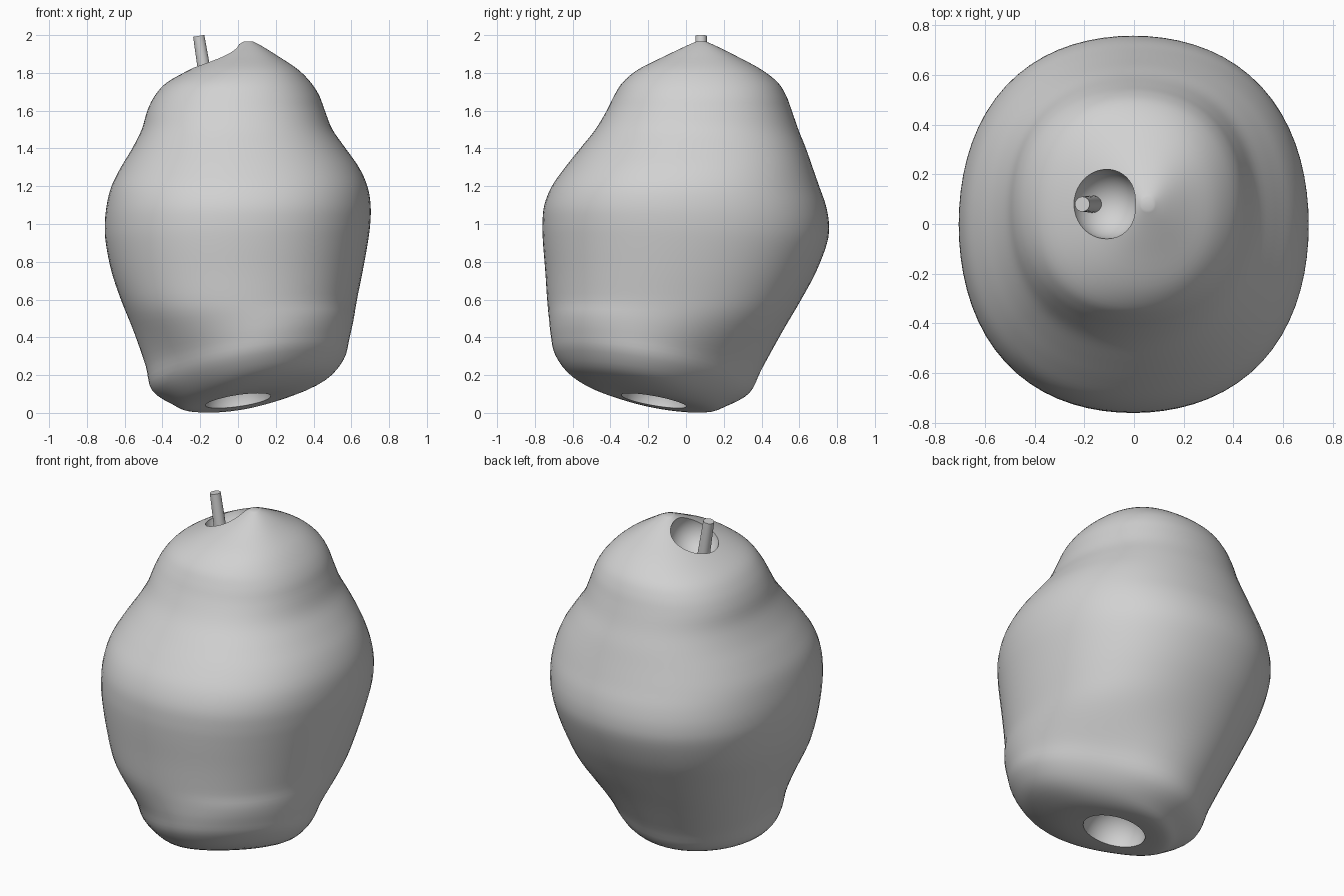
import bpy, bmesh, math
from mathutils import Vector

cube = bpy.data.objects.get("Cube")
if cube:
    bpy.data.objects.remove(cube, do_unlink=True)

SEGMENTS = 72
STEPS = 4


def material(name, rgb):
    mat = bpy.data.materials.new(name)
    mat.use_nodes = True
    mat.diffuse_color = (*rgb, 1)
    mat.node_tree.nodes["Principled BSDF"].inputs["Base Color"].default_value = (*rgb, 1)
    return mat


grey = material("plain grey", (0.64, 0.64, 0.64))


def finish(bm, name):
    bmesh.ops.recalc_face_normals(bm, faces=bm.faces)
    mesh = bpy.data.meshes.new(name)
    bm.to_mesh(mesh)
    bm.free()
    mesh.materials.append(grey)
    obj = bpy.data.objects.new(name, mesh)
    bpy.context.collection.objects.link(obj)
    return obj


def activate(obj):
    bpy.ops.object.select_all(action="DESELECT")
    obj.select_set(True)
    bpy.context.view_layer.objects.active = obj


def smooth(obj):
    activate(obj)
    bpy.ops.object.shade_smooth_by_angle(angle=math.radians(35))


def spline(a, b, c, d, t):
    return 0.5 * (2*b + (c - a)*t + (2*a - 5*b + 4*c - d)*t*t + (3*b - a - 3*c + d)*t**3)


def fade(z, low, high):
    t = min(max((z - low) / (high - low), 0), 1)
    return t * t * (3 - 2 * t)


# Fruit sections: height, tilt, left edge, right edge, front edge, back edge
sections = [
    (.066, 1, -.12, .12, -.29, -.05),
    (.07, 1, -.27, .31, -.47, .12),
    (.125, 1, -.355, .475, -.61, .22),
    (.21, 1, -.455, .56, -.69, .335),
    (.32, .8, -.487, .587, -.713, .40),
    (.45, .4, -.545, .61, -.725, .495),
    (.6, 0, -.62, .63, -.735, .61),
    (.75, 0, -.67, .66, -.745, .69),
    (.9, 0, -.70, .687, -.757, .747),
    (1.0, 0, -.705, .70, -.76, .757),
    (1.1, 0, -.695, .702, -.75, .74),
    (1.2, 0, -.67, .685, -.71, .705),
    (1.3, 0, -.62, .64, -.64, .67),
    (1.4, 0, -.56, .57, -.56, .635),
    (1.5, 0, -.51, .50, -.48, .595),
    (1.6, 0, -.48, .46, -.42, .56),
    (1.68, 0, -.44, .43, -.38, .53),
    (1.75, 0, -.375, .385, -.335, .485),
    (1.82, 0, -.25, .315, -.25, .395),
    (1.89, 0, -.11, .21, -.11, .265),
    (1.94, 0, -.015, .13, -.005, .165),
    (1.966, 0, .03, .08, .055, .105),
]

# Body: rings lofted through the sections, leaning and skewed at the base
rows = [Vector(s) for s in sections]
padded = [rows[0]] + rows + [rows[-1]]
levels = [spline(*padded[i:i + 4], k / STEPS)
          for i in range(len(rows) - 1) for k in range(STEPS)] + [rows[-1]]

bm = bmesh.new()
rings = []
for z, tilt, x0, x1, y0, y1 in levels:
    square = -.05 + .085 * fade(z, .15, .55)
    skew = -.06 * (1 - fade(z, .2, .6))
    ring = []
    for i in range(SEGMENTS):
        a = math.tau * i / SEGMENTS
        diagonal = math.sin(2 * a)
        swell = 1 + square * diagonal ** 2 + skew * diagonal
        dx = swell * math.cos(a) * (x1 - x0) / 2
        dy = swell * math.sin(a) * (y1 - y0) / 2
        lean = tilt * (.146 * dx - .18 * dy)
        ring.append(bm.verts.new(((x0 + x1) / 2 + dx, (y0 + y1) / 2 + dy, z + lean)))
    rings.append(ring)
for low, high in zip(rings, rings[1:]):
    for i in range(SEGMENTS):
        j = (i + 1) % SEGMENTS
        bm.faces.new((low[i], low[j], high[j], high[i]))
bm.faces.new(rings[0][::-1])
bm.faces.new(rings[-1])
body = finish(bm, "fruit_body")

# Round hollows at the stem and under the base
for name, centre, radius in (("stem_hollow", (-.112, .08, 1.877), .14),
                             ("base_hollow", (0, -.17, .066), .175)):
    bm = bmesh.new()
    bmesh.ops.create_uvsphere(bm, u_segments=48, v_segments=24, radius=radius)
    bmesh.ops.translate(bm, verts=bm.verts, vec=centre)
    cutter = finish(bm, name)
    cutter.hide_render = True
    cut = body.modifiers.new(name, "BOOLEAN")
    cut.operation = "DIFFERENCE"
    cut.solver = "EXACT"
    cut.object = cutter
    activate(body)
    bpy.ops.object.modifier_apply(modifier=name)
    bpy.data.objects.remove(cutter, do_unlink=True)
smooth(body)

# Stem: leaning rod with a flat top
bottom, top = Vector((-.16, .08, 1.7)), Vector((-.208, .08, 1.996))
axis = top - bottom
bm = bmesh.new()
bmesh.ops.create_cone(bm, cap_ends=True, segments=24, radius1=.036, radius2=.03, depth=axis.length)
bmesh.ops.rotate(bm, verts=bm.verts, matrix=axis.to_track_quat("Z", "Y").to_matrix())
bmesh.ops.translate(bm, verts=bm.verts, vec=(bottom + top) / 2)
smooth(finish(bm, "stem"))
